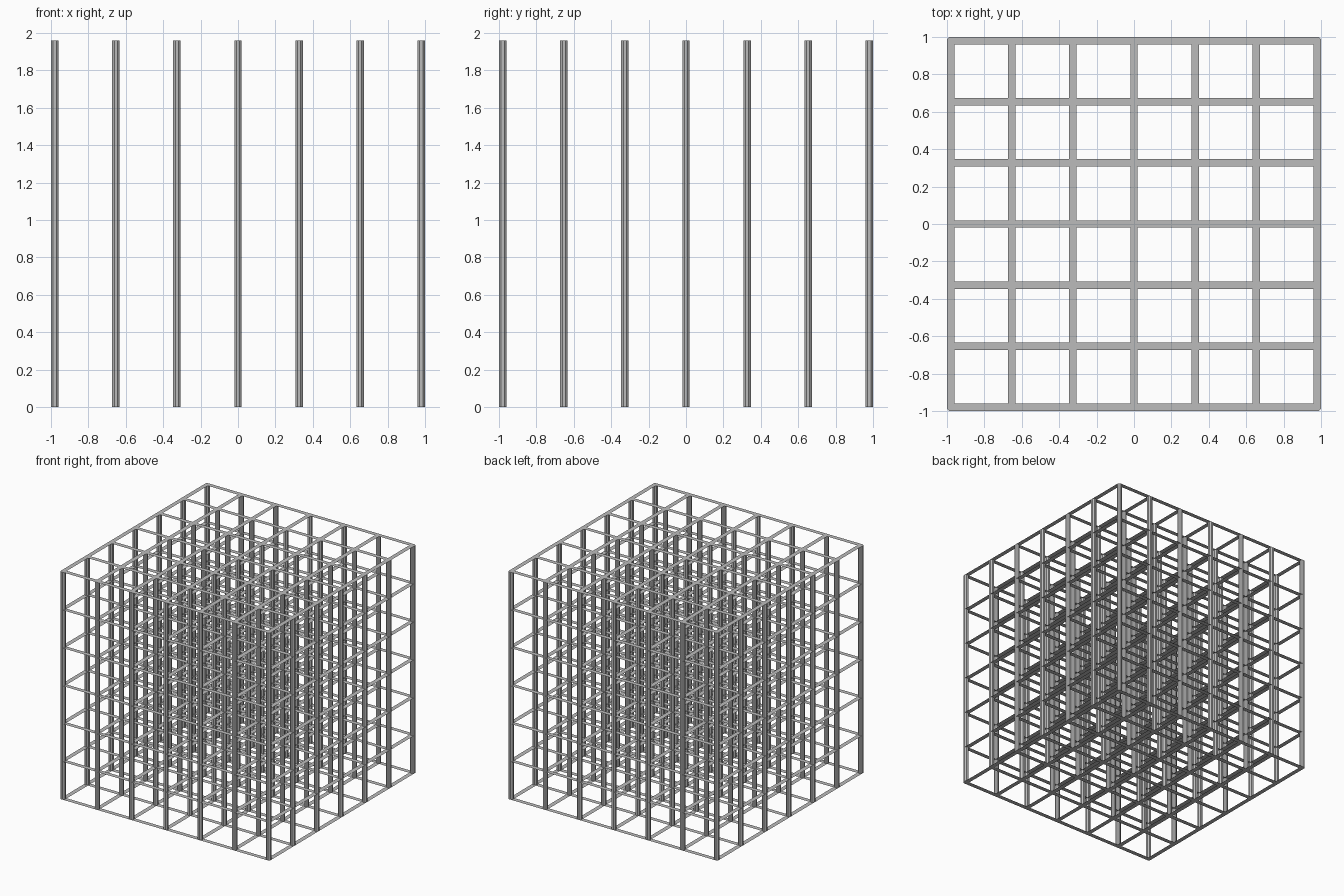
import bpy
import bmesh
from math import cos, pi
from mathutils import Matrix, Vector

if "Cube" in bpy.data.objects:
    bpy.data.objects.remove(bpy.data.objects["Cube"], do_unlink=True)

CELLS = 6
HALF = 0.98                      # centre line of the outer posts
STEP = 2 * HALF / CELLS
HEIGHT = CELLS * STEP
R = 0.02                         # half the width of posts and slats
LINES = [-HALF + i * STEP for i in range(CELLS + 1)]

grey = bpy.data.materials.new("metal grey")
grey.use_nodes = True
colour = (0.5, 0.5, 0.5, 1)
grey.diffuse_color = colour
grey.node_tree.nodes["Principled BSDF"].inputs["Base Color"].default_value = colour


def finish(bm, name):
    mesh = bpy.data.meshes.new(name)
    bm.to_mesh(mesh)
    bm.free()
    mesh.materials.append(grey)
    obj = bpy.data.objects.new(name, mesh)
    bpy.context.collection.objects.link(obj)
    return obj


# Eight-sided upright posts at every grid crossing
bm = bmesh.new()
radius = R / cos(pi / 8)
for x in LINES:
    for y in LINES:
        place = Matrix.Translation((x, y, HEIGHT / 2)) @ Matrix.Rotation(pi / 8, 4, "Z")
        bmesh.ops.create_cone(bm, cap_ends=True, segments=8, radius1=radius,
                              radius2=radius, depth=HEIGHT, matrix=place)
finish(bm, "upright_posts")


# Paper-thin flat slats joining the posts, in both directions on each level
def slat(bm, centre, half_x, half_y):
    corners = [(-1, -1), (1, -1), (1, 1), (-1, 1)]
    bm.faces.new([bm.verts.new(centre + Vector((sx * half_x, sy * half_y, 0)))
                  for sx, sy in corners])


for level in range(CELLS + 1):
    z = level * STEP
    bm = bmesh.new()
    for c in LINES:
        slat(bm, Vector((0, c, z)), HALF, R)
        slat(bm, Vector((c, 0, z)), R, HALF)
    finish(bm, f"slat_grid_level_{level + 1}")
